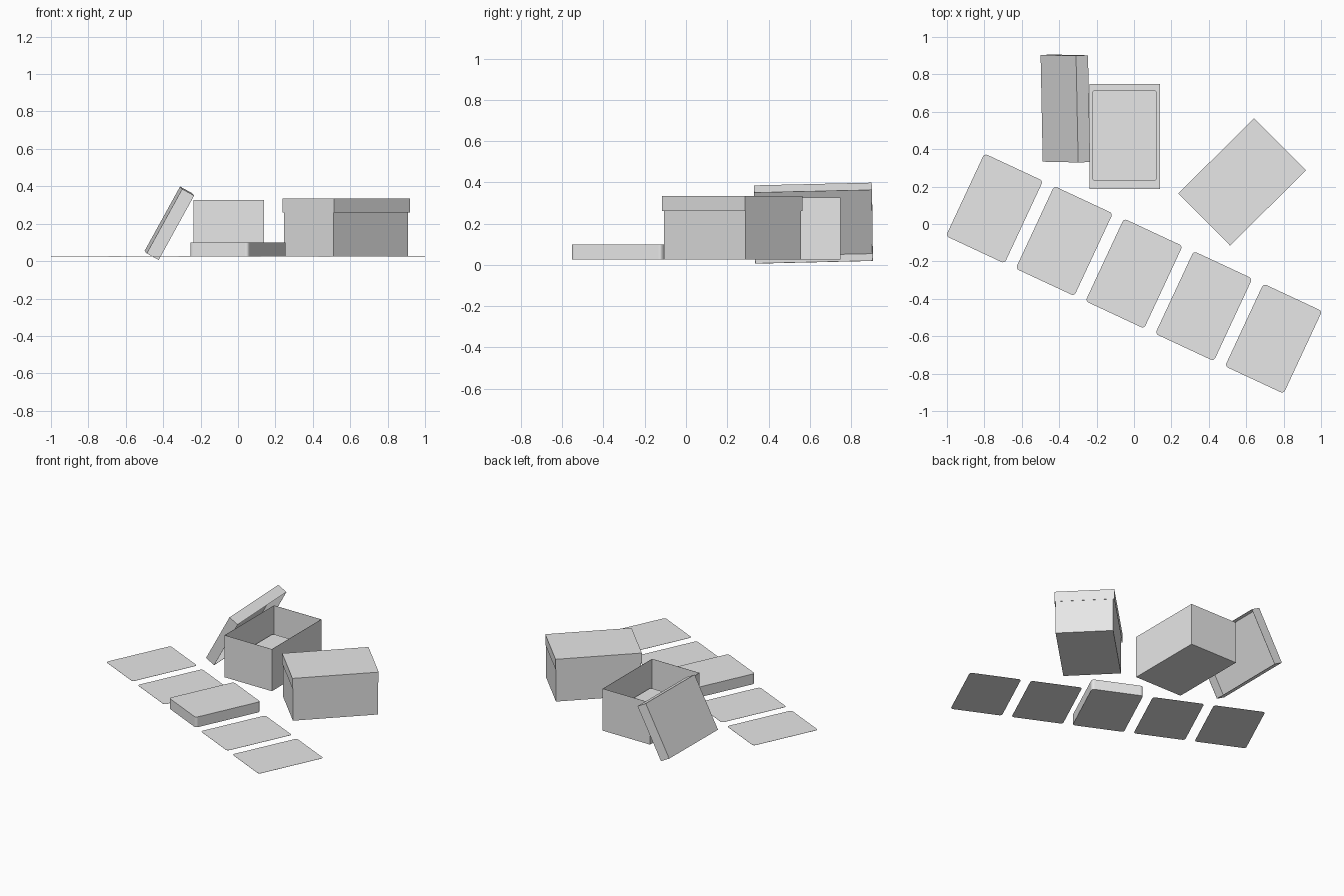
import bpy, bmesh, math
from mathutils import Matrix, Vector

cube = bpy.data.objects.get("Cube")
if cube:
    bpy.data.objects.remove(cube, do_unlink=True)

FLOOR = 0.026
CARD_W, CARD_L, CORNER = 0.346, 0.487, 0.018
BOX_W, BOX_L, BOX_H = 0.377, 0.562, 0.302
LID_W, LID_L, LID_H = 0.393, 0.571, 0.073

grey = bpy.data.materials.new("plain grey")
grey.use_nodes = True
grey.diffuse_color = (0.8, 0.8, 0.8, 1)
grey.node_tree.nodes["Principled BSDF"].inputs["Base Color"].default_value = (0.8, 0.8, 0.8, 1)


def finish(name, bm, matrix):
    bmesh.ops.recalc_face_normals(bm, faces=bm.faces)
    mesh = bpy.data.meshes.new(name)
    bm.to_mesh(mesh)
    bm.free()
    mesh.materials.append(grey)
    obj = bpy.data.objects.new(name, mesh)
    obj.matrix_world = matrix
    bpy.context.collection.objects.link(obj)
    return obj


def place(x, y, z, degrees=0):
    return Matrix.Translation((x, y, z)) @ Matrix.Rotation(math.radians(degrees), 4, 'Z')


def card_stack(name, height, matrix):
    """Rounded rectangle standing on its origin."""
    bm = bmesh.new()
    steps = 4
    verts = []
    for quarter, (sx, sy) in enumerate(((1, 1), (-1, 1), (-1, -1), (1, -1))):
        for i in range(steps + 1):
            a = (quarter + i / steps) * math.pi / 2
            verts.append(bm.verts.new((sx * (CARD_W / 2 - CORNER) + CORNER * math.cos(a),
                                       sy * (CARD_L / 2 - CORNER) + CORNER * math.sin(a), 0)))
    face = bm.faces.new(verts)
    top = bmesh.ops.extrude_face_region(bm, geom=[face], use_keep_orig=True)["geom"]
    bmesh.ops.translate(bm, vec=(0, 0, height),
                        verts=[v for v in top if isinstance(v, bmesh.types.BMVert)])
    return finish(name, bm, matrix)


def open_box(name, size, open_side, matrix):
    """Thin-walled box centred on its origin, open at +z or -z."""
    bm = bmesh.new()
    bmesh.ops.create_cube(bm, size=1)
    bmesh.ops.scale(bm, vec=size, verts=bm.verts)
    bm.normal_update()
    mouth = [f for f in bm.faces if f.normal.z * open_side > 0.5]
    bmesh.ops.delete(bm, geom=mouth, context='FACES_ONLY')
    obj = finish(name, bm, matrix)
    # keep the wall inside the outer size whichever way the shell normals point
    poly = obj.data.polygons[0]
    outward = poly.normal.dot(poly.center) > 0
    wall = obj.modifiers.new("wall", 'SOLIDIFY')
    wall.thickness = 0.002
    wall.offset = -1 if outward else 1
    return obj


# Row of four single cards with a deck in the middle
for i in range(-2, 3):
    name, height = ("card_deck", 0.074) if i == 0 else (f"card_{i + 3}", 0.001)
    card_stack(name, height, place(0.373 * i, -0.265 - 0.174 * i, FLOOR, -25))

# Open box with cards inside
open_box("open_box", (BOX_W, BOX_L, BOX_H), 1, place(-0.05, 0.468, FLOOR + BOX_H / 2))
card_stack("boxed_cards", 0.11, place(-0.051, 0.473, FLOOR + 0.003))

# Closed box with its lid on
open_box("closed_box", (BOX_W, BOX_L, BOX_H), 1, place(0.578, 0.225, FLOOR + BOX_H / 2, -45.2))
open_box("closed_box_lid", (LID_W, LID_L, LID_H), -1, place(0.578, 0.225, 0.334 - LID_H / 2, -45.2))

# Loose lid leaning on the open box
along = Vector((-0.02, 1, 0.023)).normalized()
across = Vector((0.482, 0, 0.876))
across = (across - along * across.dot(along)).normalized()
lean = Matrix((across, along, across.cross(along))).transposed().to_4x4()
open_box("leaning_lid", (LID_W, LID_L, LID_H), -1,
         Matrix.Translation((-0.367, 0.6175, 0.2025)) @ lean)
